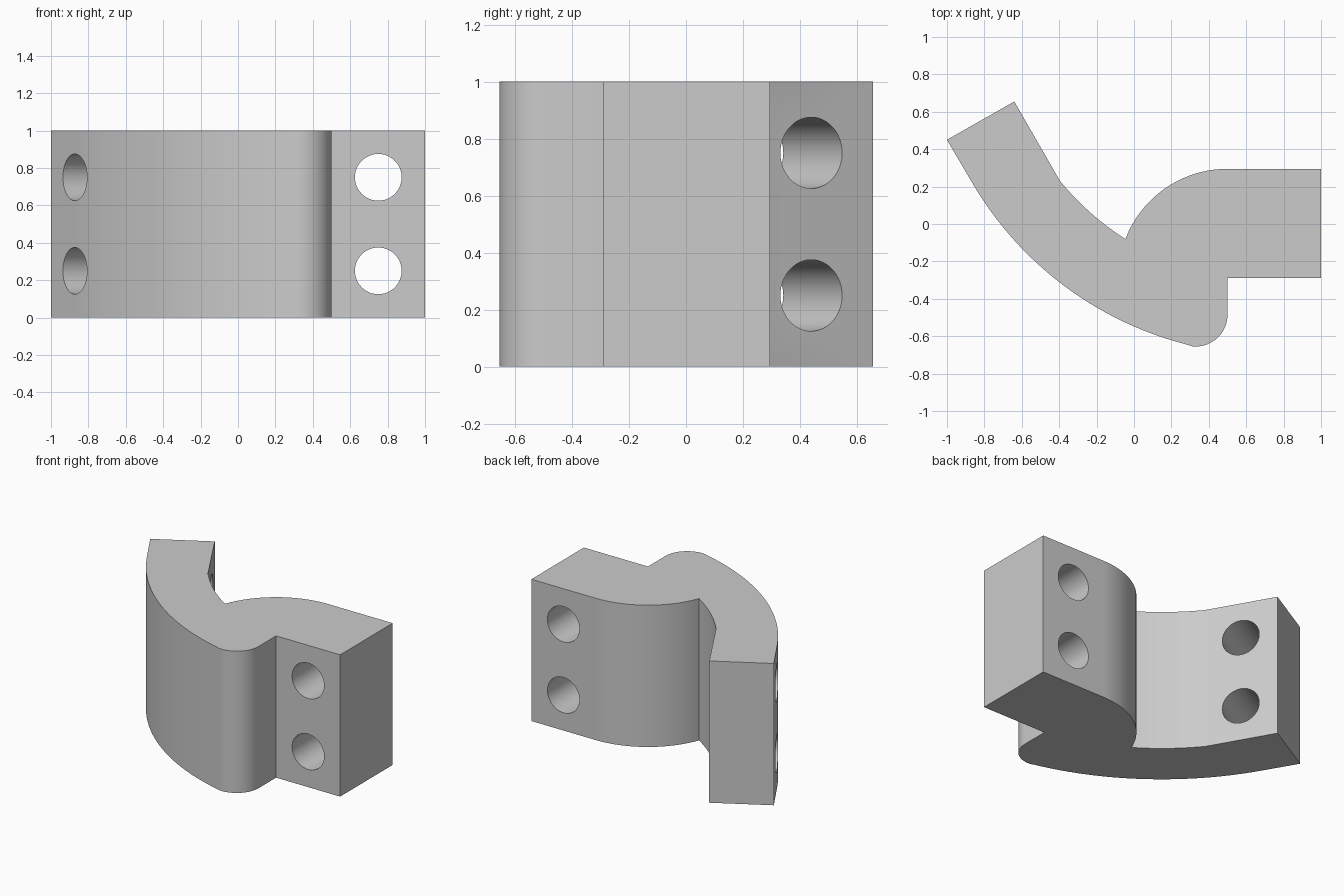
import bpy, bmesh
from math import cos, sin, radians, atan2, degrees
from mathutils import Vector, Matrix

cube = bpy.data.objects.get("Cube")
if cube:
    bpy.data.objects.remove(cube, do_unlink=True)

HEIGHT = 1.0
HOLE_RADIUS = 0.125

# Single plain grey material
grey = bpy.data.materials.new("light grey")
grey.use_nodes = True
colour = (0.6, 0.6, 0.6, 1)
grey.diffuse_color = colour
grey.node_tree.nodes["Principled BSDF"].inputs["Base Color"].default_value = colour


def arc(centre, radius, start, end, steps):
    """Points along an arc, angles in degrees."""
    angles = [radians(start + (end - start) * i / steps) for i in range(steps + 1)]
    return [(centre[0] + radius * cos(a), centre[1] + radius * sin(a)) for a in angles]


def bearing(centre, point):
    """Angle from centre to point, 0 to 360 degrees."""
    return degrees(atan2(point[1] - centre[1], point[0] - centre[0])) % 360


# Outline: straight arm, curved band, rounded toe, block and rounded shoulder
bend = (0.743, 1.16)
toe = (0.33, -0.485)
shoulder = (0.5, -0.29)
notch = (-0.045, -0.08)
inner_start = (-0.396, 0.232)
toe_angle = bearing(bend, toe)

outline = [(-1, 0.45)]
outline += arc(bend, 1.8625, 210, toe_angle, 24)
outline += arc(toe, 0.17, toe_angle, 360, 16)[1:]
outline += [shoulder, (1, -0.29), (1, 0.295)]
outline += arc(shoulder, 0.585, 90, bearing(shoulder, notch), 20)[:-1]
outline += arc(bend, 1.47, bearing(bend, notch), bearing(bend, inner_start), 10)
outline += [(-0.64, 0.655)]

# Bracket body, extruded upwards
bm = bmesh.new()
base = bm.faces.new([bm.verts.new((x, y, 0)) for x, y in outline])
top = bmesh.ops.extrude_face_region(bm, geom=[base])
bmesh.ops.translate(bm, vec=(0, 0, HEIGHT),
                    verts=[v for v in top["geom"] if isinstance(v, bmesh.types.BMVert)])
bmesh.ops.recalc_face_normals(bm, faces=bm.faces)
mesh = bpy.data.meshes.new("bracket_body")
bm.to_mesh(mesh)
bm.free()
body = bpy.data.objects.new("bracket_body", mesh)
bpy.context.collection.objects.link(body)
mesh.materials.append(grey)

# Bolt holes: two through the block, two square to the slanted arm
bm = bmesh.new()
for x, y, axis in ((0.75, 0, (0, 1, 0)), (-0.695, 0.336, (cos(radians(30)), 0.5, 0))):
    turn = Vector(axis).to_track_quat('Z', 'Y').to_matrix().to_4x4()
    for z in (0.25, 0.75):
        bmesh.ops.create_cone(bm, cap_ends=True, segments=48, depth=0.8,
                              radius1=HOLE_RADIUS, radius2=HOLE_RADIUS,
                              matrix=Matrix.Translation((x, y, z)) @ turn)
cutter_mesh = bpy.data.meshes.new("hole_cutter")
bm.to_mesh(cutter_mesh)
bm.free()
cutter_mesh.materials.append(grey)
cutter = bpy.data.objects.new("hole_cutter", cutter_mesh)
bpy.context.collection.objects.link(cutter)

cut = body.modifiers.new("bolt_holes", 'BOOLEAN')
cut.operation = 'DIFFERENCE'
cut.solver = 'EXACT'
cut.object = cutter
bpy.ops.object.select_all(action='DESELECT')
body.select_set(True)
bpy.context.view_layer.objects.active = body
bpy.ops.object.modifier_apply(modifier=cut.name)
bpy.data.objects.remove(cutter, do_unlink=True)

# Smooth curved walls, crisp edges
bpy.ops.object.shade_smooth_by_angle(angle=radians(20))
